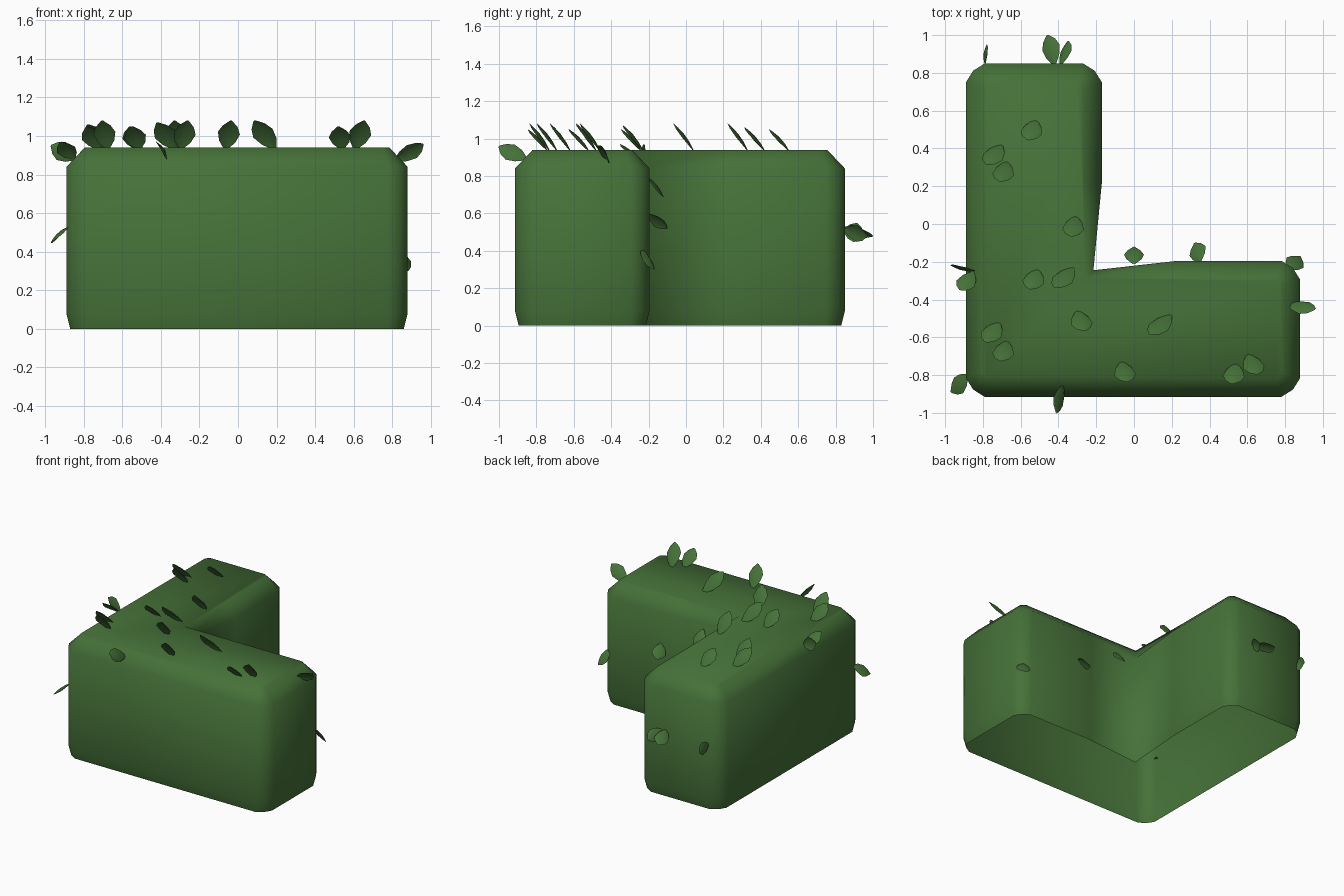
import bpy, bmesh, math
from mathutils import Vector

if "Cube" in bpy.data.objects:
    bpy.data.objects.remove(bpy.data.objects["Cube"])

green = bpy.data.materials.new("hedge green")
green.diffuse_color = (0.06, 0.165, 0.04, 1)
green.use_nodes = True
green.node_tree.nodes["Principled BSDF"].inputs["Base Color"].default_value = green.diffuse_color


def finish(bm, name, angle):
    me = bpy.data.meshes.new(name)
    bm.to_mesh(me)
    bm.free()
    me.materials.append(green)
    ob = bpy.data.objects.new(name, me)
    bpy.context.collection.objects.link(ob)
    bpy.ops.object.select_all(action='DESELECT')
    ob.select_set(True)
    bpy.context.view_layer.objects.active = ob
    bpy.ops.object.shade_smooth_by_angle(angle=math.radians(angle))
    return ob


# Hedge body: L-shaped outline with blunt outer corners (counter-clockwise)
def corner(cx, cy, start, r=0.1):
    return [Vector((cx + k * r * math.cos(a), cy + k * r * math.sin(a)))
            for a, k in ((math.radians(start + d), k) for d, k in ((0, 1), (45, 0.87), (90, 1)))]


INNER = Vector((-0.215, -0.245))
outline = (corner(-0.79, -0.815, 180) + corner(0.78, -0.815, 270) + corner(0.78, -0.295, 0)
           + [Vector((0.23, -0.195)), INNER, Vector((-0.17, 0.22))]
           + corner(-0.27, 0.75, 0) + corner(-0.79, 0.75, 90))


def inset(points, d):
    out = []
    n = len(points)
    for i, p in enumerate(points):
        a = (p - points[i - 1]).normalized()
        b = (points[(i + 1) % n] - p).normalized()
        na, nb = Vector((-a.y, a.x)), Vector((-b.y, b.x))
        m = (na + nb).normalized()
        k = 0.4 if p is INNER else 1      # the inner corner keeps a tighter top edge
        out.append(p + m * d * k / m.dot(na))
    return out


bm = bmesh.new()
rings = [[bm.verts.new((p.x, p.y, z)) for p in inset(outline, d)]
         for z, d in ((0, 0.02), (0.08, 0), (0.84, 0), (0.94, 0.095))]
for lo, hi in zip(rings, rings[1:]):
    for i in range(len(lo)):
        j = (i + 1) % len(lo)
        bm.faces.new((lo[i], lo[j], hi[j], hi[i]))
bm.faces.new(rings[-1])                   # the underside stays open
finish(bm, "hedge_body", 120)


# Leaves: cupped pointed blades running from base to tip
def leaf(bm, base, tip, side, width=0.115):
    base, tip, side = Vector(base), Vector(tip), Vector(side)
    axis = tip - base
    side = (side - axis * side.dot(axis) / axis.length_squared).normalized()
    normal = side.cross(axis).normalized()
    if normal.z < 0:
        normal = -normal
    rows = []
    for t, w in ((0, 0.12), (0.3, 0.75), (0.6, 1.0), (0.83, 0.68), (1, 0.1)):
        mid = base + axis * t + normal * 0.012 * math.sin(math.pi * t)
        half = side * width * w / 2
        drop = normal * 0.02 * w
        rows.append([bm.verts.new(v) for v in (mid - half - drop, mid, mid + half - drop)])
    for a, b in zip(rows, rows[1:]):
        for k in (0, 1):
            f = bm.faces.new((a[k], a[k + 1], b[k + 1], b[k]))
            f.normal_update()
            if f.normal.dot(normal) < 0:
                f.normal_flip()


# Leaves on the top: x, y, sideways lean, tip height
X, Z = (1, 0, 0), (0, 0, 1)
bm = bmesh.new()
for x, y, lean, top in ((-0.54, 0.5, -0.04, 1.05), (-0.74, 0.37, -0.08, 1.06), (-0.69, 0.28, -0.03, 1.08),
                        (-0.32, -0.01, -0.02, 1.08), (-0.53, -0.29, -0.04, 1.05), (-0.37, -0.28, -0.1, 1.07),
                        (-0.28, -0.51, 0.04, 1.08), (-0.75, -0.57, -0.07, 1.05), (-0.69, -0.67, -0.03, 1.08),
                        (0.14, -0.53, -0.11, 1.08), (-0.05, -0.78, 0.03, 1.08), (0.53, -0.79, -0.02, 1.05),
                        (0.63, -0.74, 0.05, 1.08)):
    leaf(bm, (x - lean / 2, y + 0.055, 0.93), (x + lean / 2, y - 0.055, top), X)
finish(bm, "top_leaves", 60)

# Leaves on the sides and shoulders
bm = bmesh.new()
for base, tip, side in (
        ((-0.37, -0.85, 0.89), (-0.41, -1.0, 0.96), (-0.5, 0, 0.85)),
        ((0.81, -0.42, 0.87), (0.96, -0.45, 0.96), (0, -0.6, 0.8)),
        ((-0.84, -0.25, 0.88), (-0.97, -0.22, 0.95), Z),
        ((-0.85, -0.25, 0.88), (-0.92, -0.35, 0.97), X),
        ((-0.88, -0.8, 0.53), (-0.97, -0.89, 0.45), (0, 1, 0)),
        ((-0.79, 0.84, 0.51), (-0.78, 0.95, 0.49), Z),
        ((-0.42, 0.84, 0.53), (-0.46, 1.0, 0.48), (1, 0, 0.5)),
        ((-0.39, 0.84, 0.52), (-0.35, 0.97, 0.48), (0.5, 0, 0.8)),
        ((0.82, -0.24, 0.42), (0.88, -0.17, 0.3), (1, -0.5, 0)),
        ((0.0, -0.21, 0.8), (0.0, -0.12, 0.69), X),
        ((0.35, -0.2, 0.6), (0.32, -0.1, 0.52), (0.8, 0, 0.6))):
    leaf(bm, base, tip, side, 0.105)
finish(bm, "side_leaves", 60)
